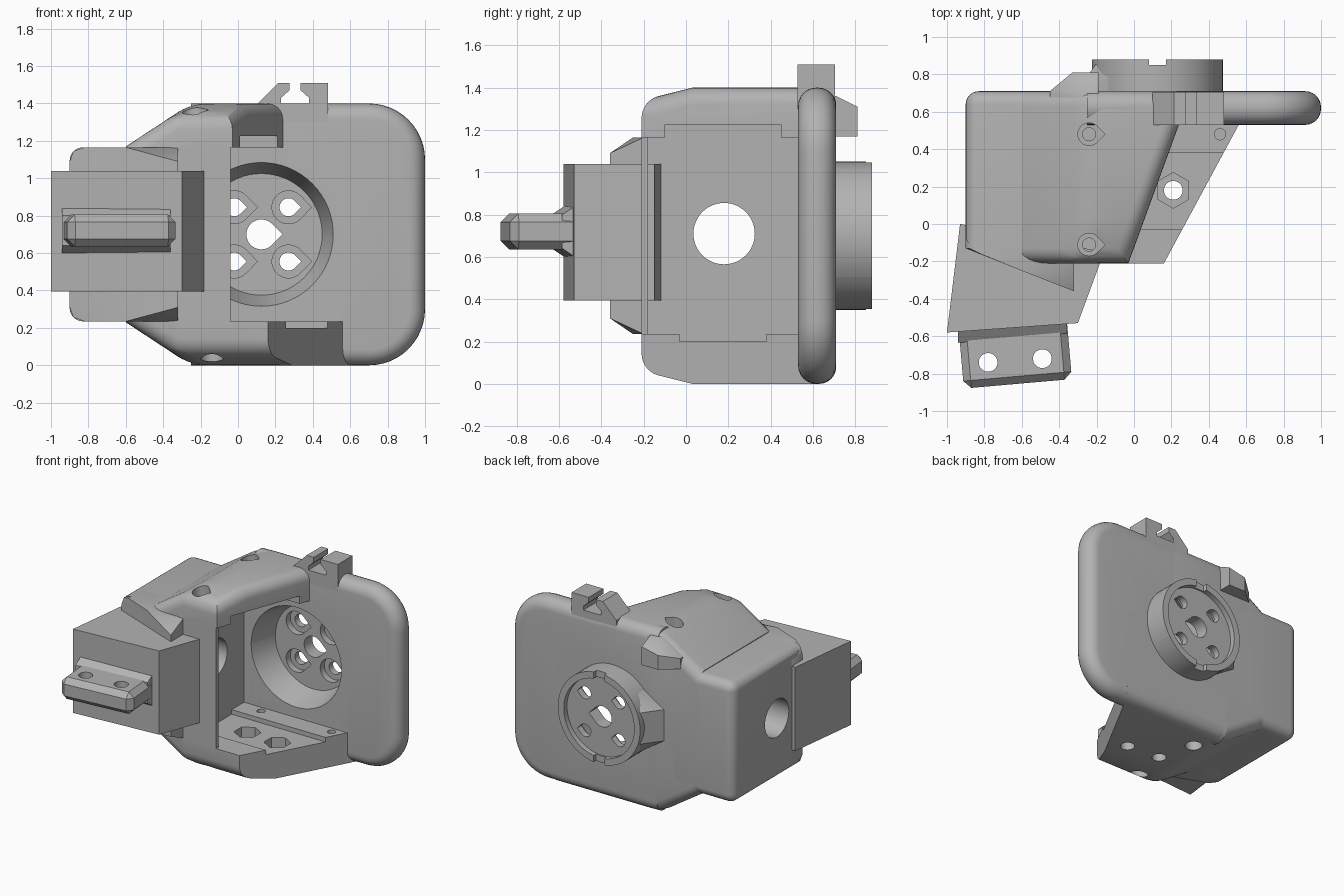
import bpy, bmesh, math
from mathutils import Matrix, Vector

cube = bpy.data.objects.get("Cube")
if cube:
    bpy.data.objects.remove(cube, do_unlink=True)

grey = bpy.data.materials.new("plain grey")
grey.use_nodes = True
grey.diffuse_color = (0.45, 0.45, 0.45, 1)
grey.node_tree.nodes["Principled BSDF"].inputs["Base Color"].default_value = (0.45, 0.45, 0.45, 1)

MID = 0.7                      # height of the mirror plane
BOSS_X = 0.125                 # centre of the round mount


def finish(name, bm):
    bmesh.ops.recalc_face_normals(bm, faces=bm.faces[:])
    mesh = bpy.data.meshes.new(name)
    bm.to_mesh(mesh)
    bm.free()
    obj = bpy.data.objects.new(name, mesh)
    bpy.context.collection.objects.link(obj)
    mesh.materials.append(grey)
    return obj


def bevel(bm, edges, width, segments):
    bmesh.ops.bevel(bm, geom=edges, offset=width, segments=segments,
                    profile=0.5, affect='EDGES', clamp_overlap=True)


def hull_mesh(points):
    bm = bmesh.new()
    for p in points:
        bm.verts.new(p)
    bmesh.ops.convex_hull(bm, input=bm.verts[:])
    bmesh.ops.dissolve_limit(bm, angle_limit=0.01, verts=bm.verts[:], edges=bm.edges[:])
    return bm


def box_mesh(lo, hi):
    return hull_mesh([(x, y, z) for x in (lo[0], hi[0]) for y in (lo[1], hi[1]) for z in (lo[2], hi[2])])


def prism_mesh(outline, axis, start, end):
    """Extrude a flat outline along y (outline is x,z) or z (outline is x,y)."""
    bm = bmesh.new()
    place = (lambda a, b, t: (a, t, b)) if axis == 'y' else (lambda a, b, t: (a, b, t))
    face = bm.faces.new([bm.verts.new(place(a, b, start)) for a, b in outline])
    made = bmesh.ops.extrude_face_region(bm, geom=[face])
    shift = Vector(place(0, 0, end - start))
    bmesh.ops.translate(bm, vec=shift, verts=[g for g in made["geom"] if isinstance(g, bmesh.types.BMVert)])
    return bm


def ring(cx, cy, r, sides=40, tip=False, turn=0.0):
    """Circle outline; with a tip it becomes a teardrop pointing to +x."""
    pts = []
    for i in range(sides):
        a = turn + math.tau * i / sides
        if tip and math.cos(a) > 0.72:
            if i == 0:
                pts.append((cx + r * 1.41, cy))
            continue
        pts.append((cx + r * math.cos(a), cy + r * math.sin(a)))
    return pts


def cone_mesh(r1, r2, y1, y2):
    bm = bmesh.new()
    turn = Matrix.Translation((BOSS_X, (y1 + y2) / 2, MID)) @ Matrix.Rotation(-math.pi / 2, 4, 'X')
    bmesh.ops.create_cone(bm, cap_ends=True, segments=64, radius1=r1, radius2=r2, depth=y2 - y1, matrix=turn)
    return bm


def cut(objects, cutters):
    for obj in objects:
        for c in cutters:
            m = obj.modifiers.new("cut", 'BOOLEAN')
            m.operation, m.solver, m.object = 'DIFFERENCE', 'EXACT', c
        bpy.context.view_layer.update()
        result = bpy.data.meshes.new_from_object(obj.evaluated_get(bpy.context.evaluated_depsgraph_get()))
        obj.modifiers.clear()
        obj.data = result


cutters = []


def cutter(bm):
    obj = finish("cutter", bm)
    obj.hide_render = True
    cutters.append(obj)
    return obj


# Housing halves: roof and floor differ only in their slanted open edge
def housing_half(name, edge_x, slope, flip):
    edge = lambda y: edge_x + slope * (y - 0.53)
    pts = []
    for y, top, left in ((-0.21, 1.34, -0.34), (0.03, 1.4, -0.25), (0.71, 1.4, -0.25)):
        pts += [(left, y, top), (edge(y), y, top)]
        if y != 0.03:
            pts += [(-0.6, y, 1.17), (-0.6, y, MID), (edge(y), y, MID)]
    bm = hull_mesh(pts)
    on = lambda e, test: all(test(v.co) for v in e.verts)
    edges = []
    for e in bm.edges:
        if on(e, lambda c: abs(c.z - MID) < 1e-4) or on(e, lambda c: abs(c.x + 0.6) < 1e-4):
            continue
        slanted = on(e, lambda c: abs(c.x - edge(c.y)) < 1e-3)
        upright = on(e, lambda c: c.z < 1.399) and slanted
        if slanted and (flip or upright and min(v.co.z for v in e.verts) < 0.71):
            continue
        if e.calc_face_angle(0) > 0.4:
            edges.append(e)
    bevel(bm, edges, 0.08, 6)
    if flip:
        for v in bm.verts:
            v.co.z = 2 * MID - v.co.z
    return finish(name, bm)


roof = housing_half("housing_roof", 0.24, 0.365, False)
floor = housing_half("housing_floor", 0.56, 0.54, True)

# Side block of the housing
bm = box_mesh((-0.9, -0.13, 0.235), (-0.4, 0.71, 1.165))
bevel(bm, [e for e in bm.edges if all(v.co.x < -0.8 for v in e.verts)
           or all(v.co.y > 0.7 for v in e.verts) and all(v.co.x < -0.8 for v in e.verts) is False
           and abs(e.verts[0].co.x - e.verts[1].co.x) > 0.1], 0.07, 6)
side = finish("housing_side", bm)

# Back plate with large round corners and a full-round rim
bm = prism_mesh([(-0.25, 0), (1, 0), (1, 1.4), (-0.25, 1.4)], 'y', 0.53, 0.71)
bevel(bm, [e for e in bm.edges if all(v.co.x > 0.9 for v in e.verts)
           and abs(e.verts[0].co.y - e.verts[1].co.y) > 0.1], 0.3, 12)
bevel(bm, [e for e in bm.edges if abs(e.verts[0].co.y - e.verts[1].co.y) < 1e-4
           and not all(v.co.x < -0.2 for v in e.verts)], 0.085, 6)
plate = finish("back_plate", bm)

# Round mount on the back and its tapered tab
boss = finish("round_mount", cone_mesh(0.35, 0.35, 0.62, 0.88))
tab_pts = []
for s in (-1, 1):
    tab_pts += [(0.02, 0.69, MID + s * 0.33), (0.02, 0.86, MID + s * 0.33),
                (-0.2, 0.86, MID + s * 0.12), (-0.31, 0.71, MID + s * 0.12), (-0.31, 0.69, MID + s * 0.12)]
mount_tab = finish("mount_tab", hull_mesh(tab_pts))

# Cavity with shallow channels above and below, and the side hole
cavity = [cutter(box_mesh((-0.32, -0.6, 0.235), (1.5, 0.53, 1.165))),
          cutter(box_mesh((-0.32, -0.1, 1.0), (1.5, 0.45, 1.225))),
          cutter(box_mesh((-0.32, -0.03, 0.2), (1.5, 0.38, 0.4)))]
bm = bmesh.new()
bmesh.ops.create_cone(bm, cap_ends=True, segments=48, radius1=0.145, radius2=0.145, depth=1.2,
                      matrix=Matrix.Translation((-0.7, 0.18, MID + 0.01)) @ Matrix.Rotation(math.pi / 2, 4, 'Y'))
side_hole = cutter(bm)

# Screw and nut holes in roof and floor
roof_holes, floor_holes = [], []
for y in (0.48, -0.11):
    roof_holes.append(cutter(prism_mesh(ring(-0.24, y, 0.06, tip=True), 'z', 1.29, 1.6)))
    roof_holes.append(cutter(prism_mesh(ring(-0.24, y, 0.035), 'z', 1.0, 1.5)))
    floor_holes.append(cutter(prism_mesh(ring(-0.14, y, 0.06), 'z', -0.1, 0.11)))
    floor_holes.append(cutter(prism_mesh(ring(-0.14, y, 0.03), 'z', 0.05, 0.4)))
for x, y in ((0.21, 0.18), (-0.06, 0.2)):
    floor_holes.append(cutter(prism_mesh(ring(x, y, 0.095, 6, turn=math.pi / 6), 'z', 0.1, 0.5)))
    floor_holes.append(cutter(prism_mesh(ring(x, y, 0.05), 'z', -0.1, 0.3)))
floor_holes.append(cutter(prism_mesh(ring(0.46, 0.48, 0.03), 'z', 0.17, 0.4)))

# Conical recess, rear recess and the five teardrop holes of the mount
recess = [cutter(cone_mesh(0.387, 0.325, 0.52, 0.74))]
mount_cuts = [cutter(cone_mesh(0.3, 0.3, 0.84, 1.0)),
              cutter(box_mesh((0.08, 0.85, 0.2), (0.17, 1.0, 1.2))),
              cutter(prism_mesh(ring(BOSS_X, MID, 0.08, tip=True), 'y', 0.6, 1.0))]
for sx in (-1, 1):
    for sz in (-1, 1):
        c = (BOSS_X + sx * 0.145, MID + sz * 0.145)
        mount_cuts.append(cutter(prism_mesh(ring(*c, 0.088, tip=True), 'y', 0.6, 0.79)))
        mount_cuts.append(cutter(prism_mesh(ring(*c, 0.048, tip=True), 'y', 0.7, 1.0)))

cut([roof], cavity + [side_hole] + roof_holes + recess + mount_cuts)
cut([floor], cavity + [side_hole] + floor_holes + recess + mount_cuts)
cut([side], [cavity[0], side_hole])
cut([plate, boss, mount_tab], recess + mount_cuts)

# Thin wall closing the front of the cavity
finish("front_wall", box_mesh((-0.34, -0.21, 0.22), (-0.04, -0.18, 1.18)))

# Wedge on the front of the housing, the same above and below
half = [(-0.9, -0.13, 1.09), (-0.88, -0.13, 1.145), (-0.82, -0.16, 1.165), (-0.6, -0.25, 1.165),
        (-0.32, -0.36, 1.09), (-0.32, -0.2, 1.165), (-0.32, 0, 1.165), (-0.82, 0, 1.165), (-0.9, 0, 1.09)]
finish("front_wedge", hull_mesh(half + [(x, y, 2 * MID - z) for x, y, z in half]))

# Box on the front
finish("front_box", prism_mesh([(-1, -0.58), (-0.3, -0.53), (-0.16, -0.15), (-0.93, 0)], 'z', 0.395, 1.04))

# Chamfered lug with two holes and a flared root
bm = box_mesh((-0.29, -0.165, -0.085), (0.29, 0.2, 0.085))
bevel(bm, bm.edges[:], 0.04, 1)
bmesh.ops.transform(bm, verts=bm.verts[:],
                    matrix=Matrix.Translation((-0.635, -0.69, 0.72)) @ Matrix.Rotation(math.radians(5), 4, 'Z'))
lug = finish("front_lug", bm)
cut([lug], [cutter(prism_mesh(ring(x, y, 0.05), 'z', 0.5, 0.9)) for x, y in ((-0.78, -0.74), (-0.49, -0.72))])
finish("lug_root", hull_mesh([(-0.65 + s * 0.29, y + s * 0.025, 0.72 + t * h) for s in (-1, 1) for t in (-1, 1)
                              for y, h in ((-0.61, 0.08), (-0.55, 0.12))]))

# Cable clip on the top edge of the plate
finish("top_clip", prism_mesh([(0.1, 1.3), (0.1, 1.395), (0.215, 1.51), (0.275, 1.51), (0.275, 1.47), (0.23, 1.43),
                               (0.23, 1.4), (0.38, 1.4), (0.38, 1.43), (0.335, 1.47), (0.335, 1.51), (0.48, 1.51),
                               (0.48, 1.3)], 'y', 0.528, 0.705))

# Small faceted block on the back of the roof
base = [(-0.45, 1.17), (-0.45, 1.25), (-0.28, 1.36), (-0.19, 1.36), (-0.19, 1.17)]
crown = [(-0.33, 1.17), (-0.33, 1.28), (-0.19, 1.31), (-0.19, 1.17)]
finish("rear_block", hull_mesh([(x, 0.65, z) for x, z in base] + [(x, 0.71, z) for x, z in base]
                               + [(x, 0.81, z) for x, z in crown]))

# Remove the cutters and smooth the rounded parts
for c in cutters:
    bpy.data.objects.remove(c, do_unlink=True)
bpy.ops.object.select_all(action='DESELECT')
for obj in bpy.context.collection.objects:
    if obj.type == 'MESH':
        obj.select_set(True)
        bpy.context.view_layer.objects.active = obj
bpy.ops.object.shade_smooth_by_angle(angle=math.radians(30))
